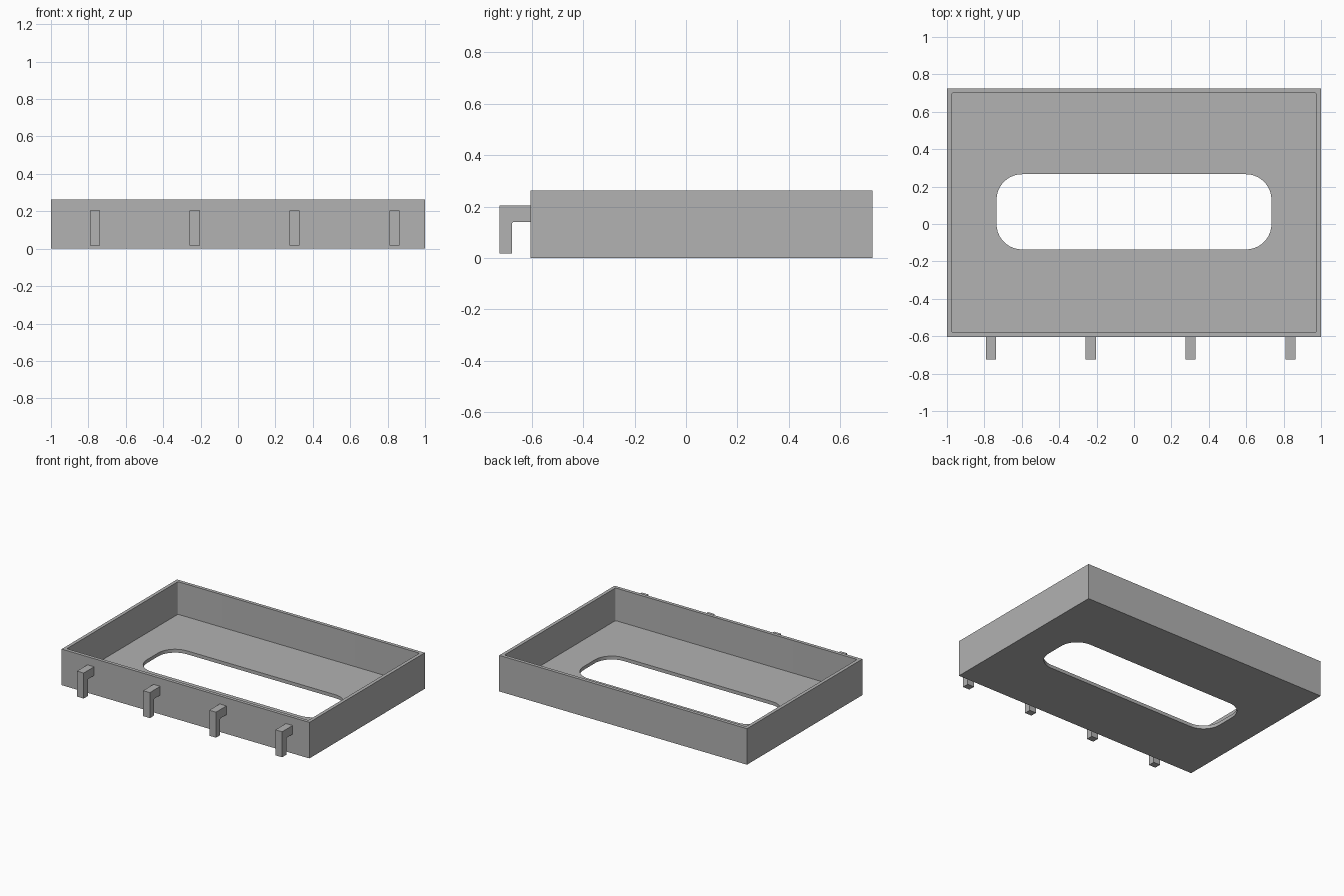
import bpy
import bmesh
from math import cos, sin, pi, radians

default = bpy.data.objects.get("Cube")
if default:
    bpy.data.objects.remove(default, do_unlink=True)

grey = bpy.data.materials.new("mid grey plastic")
grey.use_nodes = True
colour = (0.445, 0.445, 0.445, 1)
grey.diffuse_color = colour
grey.node_tree.nodes["Principled BSDF"].inputs["Base Color"].default_value = colour

SEGMENTS = 10
FRONT, BACK, HEIGHT = -0.605, 0.725, 0.263
WALL, FLOOR = 0.025, 0.025


def rounded_rect(x, y0, y1, radius):
    """Counter-clockwise outline, with the same point count for any radius."""
    points = []
    corners = [(x, y1, -1, -1), (-x, y1, 1, -1), (-x, y0, 1, 1), (x, y0, -1, 1)]
    for k, (cx, cy, sx, sy) in enumerate(corners):
        for i in range(SEGMENTS + 1):
            a = (k + i / SEGMENTS) * pi / 2
            points.append((cx + radius * (sx + cos(a)), cy + radius * (sy + sin(a))))
    return points


def finish(bm, name):
    bmesh.ops.remove_doubles(bm, verts=bm.verts, dist=0.0001)
    bmesh.ops.recalc_face_normals(bm, faces=bm.faces)
    mesh = bpy.data.meshes.new(name)
    bm.to_mesh(mesh)
    bm.free()
    mesh.materials.append(grey)
    obj = bpy.data.objects.new(name, mesh)
    bpy.context.collection.objects.link(obj)
    bpy.ops.object.select_all(action="DESELECT")
    obj.select_set(True)
    bpy.context.view_layer.objects.active = obj
    bpy.ops.object.shade_smooth_by_angle(angle=radians(30))
    return obj


# Open tray: outside wall, rim, inside wall, floor and slot, as one closed loft
outer = rounded_rect(1, FRONT, BACK, 0)
inner = rounded_rect(1 - WALL, FRONT + WALL, BACK - WALL, 0.008)
slot = rounded_rect(0.735, -0.136, 0.266, 0.136)
sections = [(outer, 0), (outer, HEIGHT), (inner, HEIGHT),
            (inner, FLOOR), (slot, FLOOR), (slot, 0)]
bm = bmesh.new()
rings = [[bm.verts.new((x, y, z)) for x, y in outline] for outline, z in sections]
count = len(outer)
for a, b in zip(rings, rings[1:] + rings[:1]):
    for i in range(count):
        j = (i + 1) % count
        bm.faces.new((a[i], a[j], b[j], b[i]))
finish(bm, "tray")

# Row of downward hooks along the front wall
tip, inside, top, under, low = -0.725, -0.677, 0.204, 0.14, 0.018
fillet = 0.008
profile = [(FRONT, top), (tip, top), (tip, low), (inside, low)]
for i in range(5):
    a = pi - i * pi / 8
    profile.append((inside + fillet * (1 + cos(a)), under - fillet * (1 - sin(a))))
profile.append((FRONT, under))
for n in range(4):
    centre = -0.765 + n * 0.534
    bm = bmesh.new()
    side = bm.faces.new([bm.verts.new((centre - 0.027, y, z)) for y, z in profile])
    ext = bmesh.ops.extrude_face_region(bm, geom=[side], use_keep_orig=True)
    moved = [v for v in ext["geom"] if isinstance(v, bmesh.types.BMVert)]
    bmesh.ops.translate(bm, verts=moved, vec=(0.054, 0, 0))
    finish(bm, f"hook_{n + 1}")
